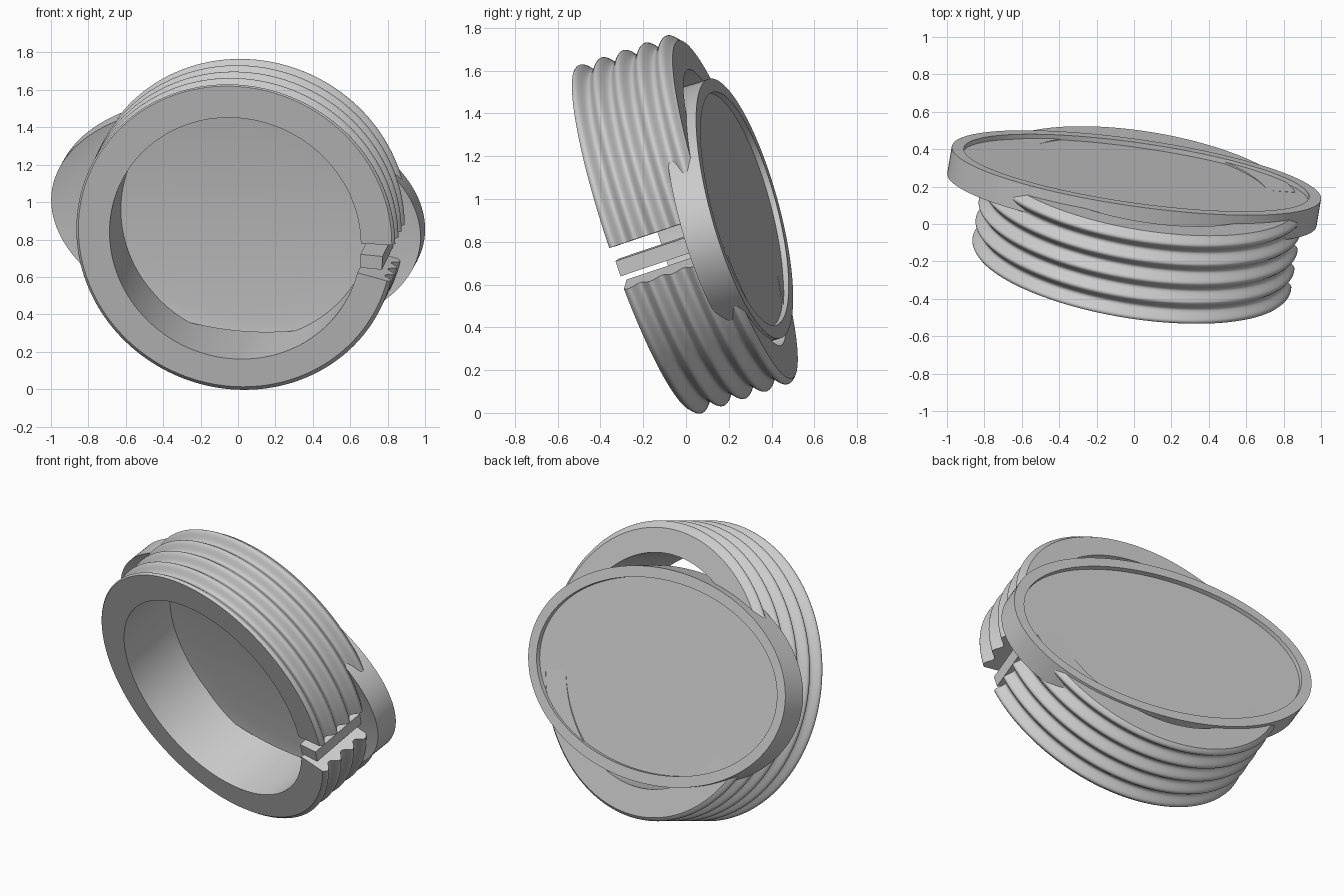
import bpy, bmesh
from math import sin, cos, tau, radians
from mathutils import Matrix, Vector

cube = bpy.data.objects.get("Cube")
if cube:
    bpy.data.objects.remove(cube)

grey = bpy.data.materials.new("plain grey")
grey.use_nodes = True
GREY = (0.6, 0.6, 0.6, 1)
grey.diffuse_color = GREY
grey.node_tree.nodes["Principled BSDF"].inputs["Base Color"].default_value = GREY


def frame(origin, axis):
    """Local frame: y along the axis, z as upright as possible."""
    n = Vector(axis).normalized()
    up = (Vector((0, 0, 1)) - n * n.z).normalized()
    side = n.cross(up)
    return Matrix.Translation(origin) @ Matrix((side, n, up)).transposed().to_4x4()


def finish(name, bm, matrix):
    bmesh.ops.recalc_face_normals(bm, faces=bm.faces)
    mesh = bpy.data.meshes.new(name)
    bm.to_mesh(mesh)
    bm.free()
    mesh.transform(matrix)
    mesh.materials.append(grey)
    ob = bpy.data.objects.new(name, mesh)
    bpy.context.collection.objects.link(ob)
    bpy.ops.object.select_all(action='DESELECT')
    ob.select_set(True)
    bpy.context.view_layer.objects.active = ob
    bpy.ops.object.shade_smooth_by_angle(angle=radians(35))


def loft(bm, rows):
    """Skin a run of closed cross-sections and cap both ends."""
    rows = [[bm.verts.new(p) for p in row] for row in rows]
    count = len(rows[0])
    for a, b in zip(rows, rows[1:]):
        for i in range(count):
            j = (i + 1) % count
            bm.faces.new((a[i], a[j], b[j], b[i]))
    bm.faces.new(rows[0])
    bm.faces.new(rows[-1])


# Split ring with rounded ribs outside and a plain bore
LENGTH, BORE, OUTER, PITCH = 0.49, 0.68, 0.842, 0.108
START, END = radians(-2.5), radians(343.5)
ring_frame = frame((-0.015, -0.232, 0.806), (0.155, 0.935, 0.315))


def ring_point(angle, t, r, rib=0):
    crest = 0.022 - 0.01 * sin(angle)
    r += rib * cos(tau * (t - crest) / PITCH)
    return r * cos(angle), t, r * sin(angle)


STEPS, SLICES = 160, 90
rows = []
for k in range(STEPS + 1):
    a = START + (END - START) * k / STEPS
    outer = [ring_point(a, LENGTH * i / SLICES, OUTER, 0.021) for i in range(SLICES + 1)]
    rows.append(outer + [ring_point(a, LENGTH, BORE), ring_point(a, 0, BORE)])
bm = bmesh.new()
loft(bm, rows)
finish("ribbed_split_ring", bm, ring_frame)

# Loose bar lying in the gap of the ring
bm = bmesh.new()
bmesh.ops.create_cube(bm, size=1)
bm.transform(Matrix.Translation((0.73, 0.24, -0.133)) @ Matrix.Rotation(radians(6), 4, 'Y')
             @ Matrix.Diagonal((0.12, 0.48, 0.075, 1)))
finish("gap_bar", bm, ring_frame)

# Oval lid: raised rim on its back, shallow dish in its front
TURN = radians(-8)
lid_frame = frame((0.013, 0.274, 0.955), (0.16, 0.945, 0.285))


def oval(inset, depth, segments=128):
    ring = []
    for k in range(segments):
        a = tau * k / segments
        x, z = (1.003 - inset) * cos(a), (0.625 - inset) * sin(a)
        ring.append((x * cos(TURN) - z * sin(TURN), depth, x * sin(TURN) + z * cos(TURN)))
    return ring


bm = bmesh.new()
loft(bm, [oval(0.09, -0.137), oval(0, -0.152), oval(0, 0), oval(0.065, 0), oval(0.065, -0.027)])
finish("oval_lid", bm, lid_frame)
